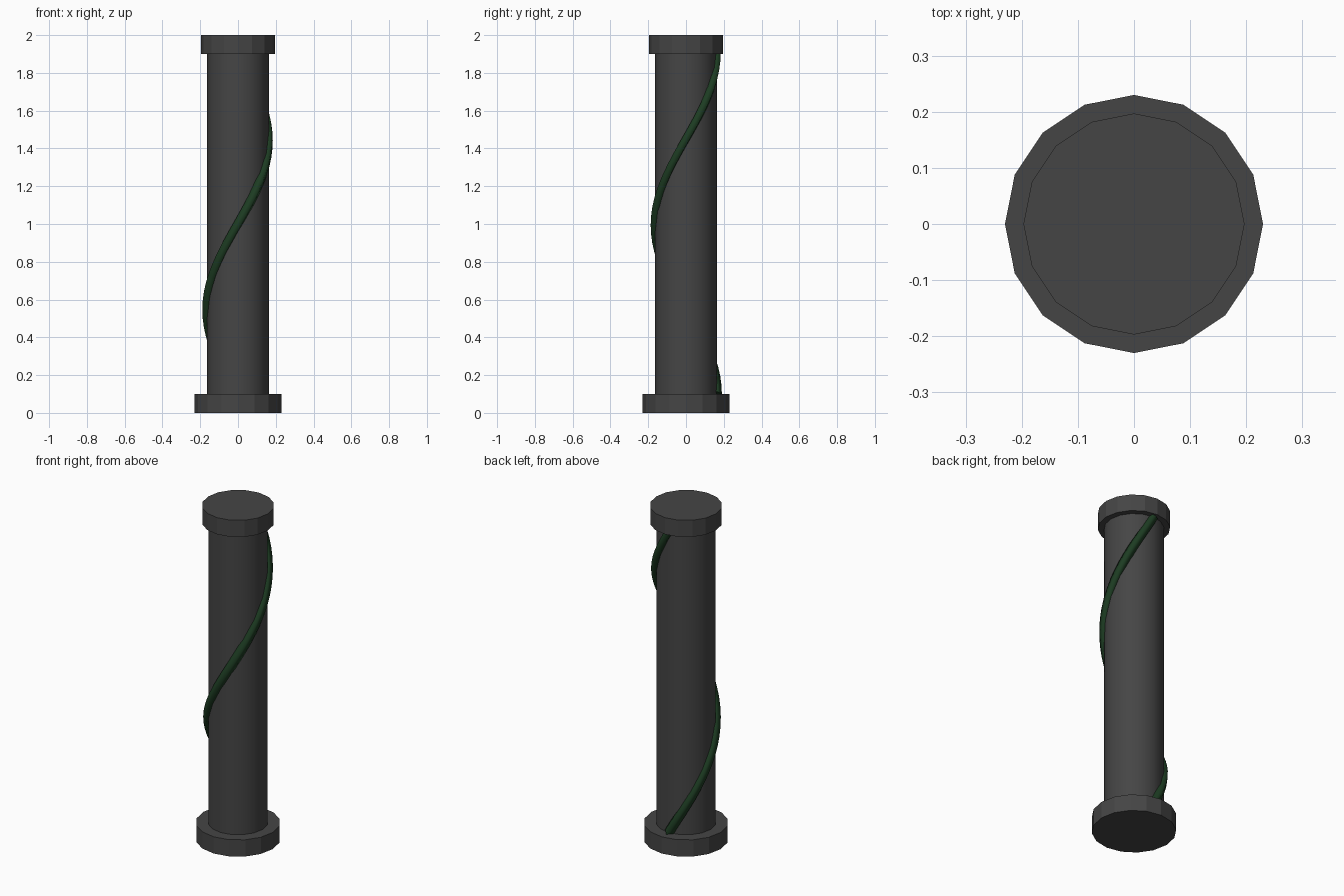
import bpy
import math

if "Cube" in bpy.data.objects:
    bpy.data.objects.remove(bpy.data.objects["Cube"])


def cylinder(name, radius, z0, z1, sides, smooth=False):
    bpy.ops.mesh.primitive_cylinder_add(vertices=sides, radius=radius, depth=z1 - z0,
                                        location=(0, 0, (z0 + z1) / 2))
    ob = bpy.context.object
    ob.name = name
    grey = bpy.data.materials.get("stone") or bpy.data.materials.new("stone")
    grey.diffuse_color = (0.06, 0.06, 0.06, 1)
    grey.use_nodes = True
    grey.node_tree.nodes["Principled BSDF"].inputs["Base Color"].default_value = grey.diffuse_color
    ob.data.materials.append(grey)
    if smooth:
        bpy.ops.object.shade_smooth_by_angle(angle=math.radians(40))
    return ob


# Column: base, shaft and capital
cylinder("base", 0.23, 0.0, 0.1, 16)
cylinder("shaft", 0.163, 0.1, 1.9, 16, smooth=True)
cylinder("capital", 0.197, 1.9, 2.0, 16)

# Vine: one full turn, starting and ending at the back
STEPS = 40
curve = bpy.data.curves.new("vine", "CURVE")
curve.dimensions = "3D"
curve.bevel_depth = 0.027
curve.bevel_resolution = 0
curve.use_fill_caps = True
spline = curve.splines.new("POLY")
spline.points.add(STEPS)
for i, p in enumerate(spline.points):
    t = i / STEPS
    a = math.pi / 2 + 2 * math.pi * t
    p.co = (0.163 * math.cos(a), 0.163 * math.sin(a), 0.1 + 1.8 * t, 1)
vine = bpy.data.objects.new("vine", curve)
bpy.context.collection.objects.link(vine)
green = bpy.data.materials.new("vine_green")
green.diffuse_color = (0.012, 0.045, 0.016, 1)
green.use_nodes = True
green.node_tree.nodes["Principled BSDF"].inputs["Base Color"].default_value = green.diffuse_color
curve.materials.append(green)
